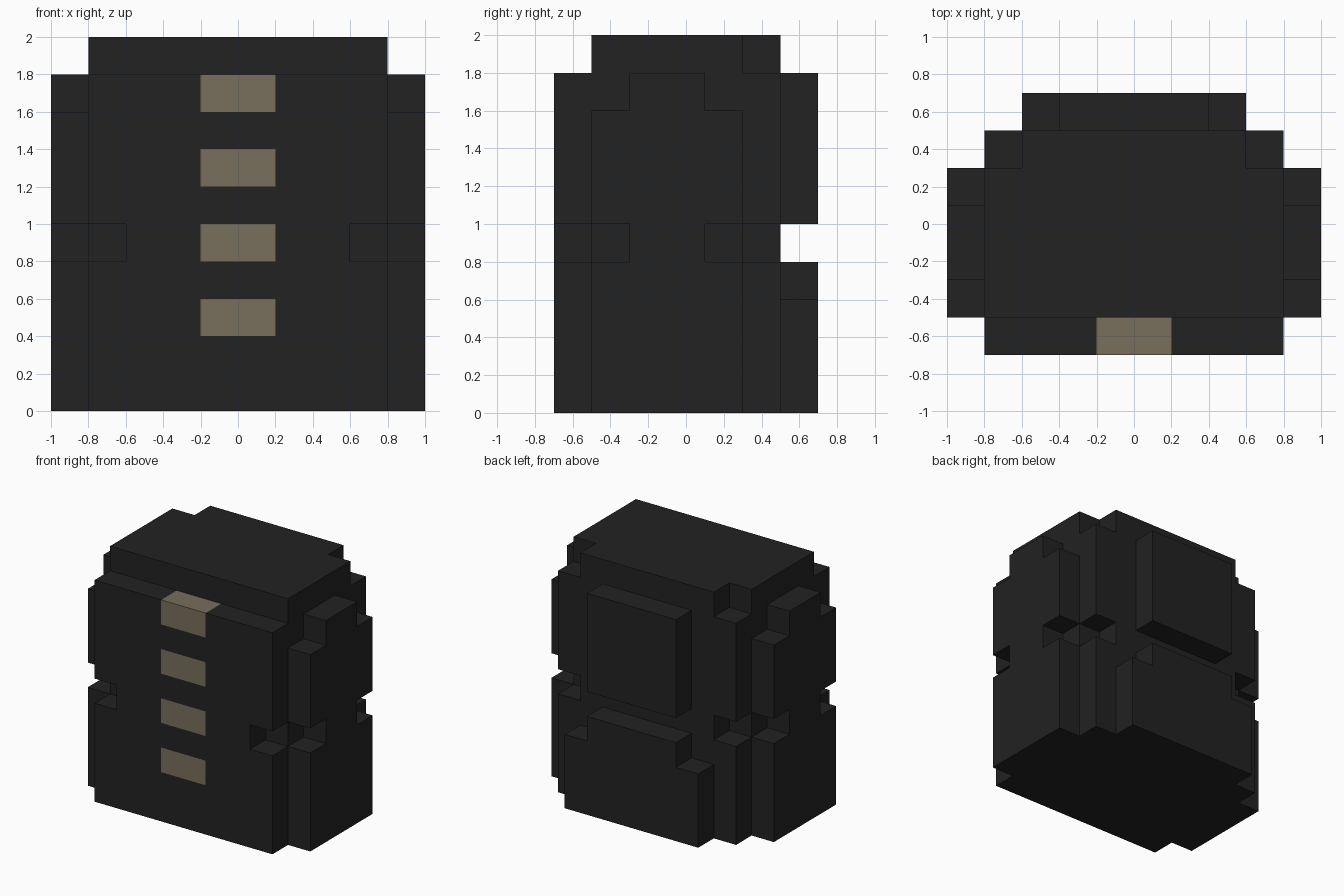
import bpy
import bmesh
from mathutils import Vector

CELL = 0.2                            # edge length of one block
ORIGIN = Vector((0, -3.5 * CELL, 0))  # block row 0 is the frontmost row

cube = bpy.data.objects.get("Cube")
if cube:
    bpy.data.objects.remove(cube, do_unlink=True)


def make_material(name, rgb):
    mat = bpy.data.materials.new(name)
    mat.use_nodes = True
    mat.diffuse_color = (*rgb, 1)
    mat.node_tree.nodes["Principled BSDF"].inputs["Base Color"].default_value = (*rgb, 1)
    return mat


def box(x, y, z):
    """Set of block cells inside the given index ranges."""
    return {(i, j, k) for i in range(*x) for j in range(*y) for k in range(*z)}


def mirror(cells):
    """Reflect cells to the other side of x = 0."""
    return {(-1 - i, j, k) for i, j, k in cells}


def both(cells):
    return cells | mirror(cells)


def build(name, cells, mat):
    """Make a closed flat-sided shell around a set of block cells."""
    bm = bmesh.new()
    for cell in cells:
        for axis in range(3):
            for side in (0, 1):
                near = list(cell)
                near[axis] += 2 * side - 1
                if tuple(near) in cells:
                    continue
                start, u, v = Vector(cell), Vector(), Vector()
                start[axis] += side
                u[(axis + 1) % 3] = 1
                v[(axis + 2) % 3] = 1
                corners = [start, start + u, start + u + v, start + v]
                if not side:
                    corners.reverse()
                bm.faces.new([bm.verts.new(c * CELL + ORIGIN) for c in corners])
    bmesh.ops.remove_doubles(bm, verts=bm.verts, dist=CELL / 100)
    mesh = bpy.data.meshes.new(name)
    bm.to_mesh(mesh)
    bm.free()
    mesh.materials.append(mat)
    obj = bpy.data.objects.new(name, mesh)
    bpy.context.collection.objects.link(obj)


black = make_material("charcoal black", (0.016, 0.016, 0.016))
tan = make_material("dull tan", (0.188, 0.156, 0.107))

# Main body, with the back corners notched at the waist and the top
back_corner = box((3, 4), (5, 6), (4, 5)) | box((3, 4), (5, 6), (9, 10))
build("body", box((-4, 4), (1, 6), (0, 10)) - both(back_corner), black)

# Front panel with sockets for the buttons and waist notches
buttons = [box((-1, 1), (0, 1), (z, z + 1)) for z in range(2, 9, 2)]
front = box((-4, 4), (0, 1), (0, 9)) - both(box((3, 4), (0, 1), (4, 5)))
build("front_panel", front.difference(*buttons), black)
for number, cells in enumerate(buttons, 1):
    build(f"button_{number}", cells, tan)

# Side panels with stepped shoulders and waist notches
side = box((4, 5), (1, 5), (0, 8)) | box((4, 5), (2, 4), (8, 9))
side -= box((4, 5), (1, 2), (4, 5)) | box((4, 5), (4, 5), (4, 5))
build("left_side_panel", side, black)
build("right_side_panel", mirror(side), black)

# Back plates above and below the waist
build("upper_back_plate", box((-2, 2), (6, 7), (5, 9)), black)
build("lower_back_plate", box((-3, 3), (6, 7), (0, 3)) | box((-2, 2), (6, 7), (3, 4)), black)
